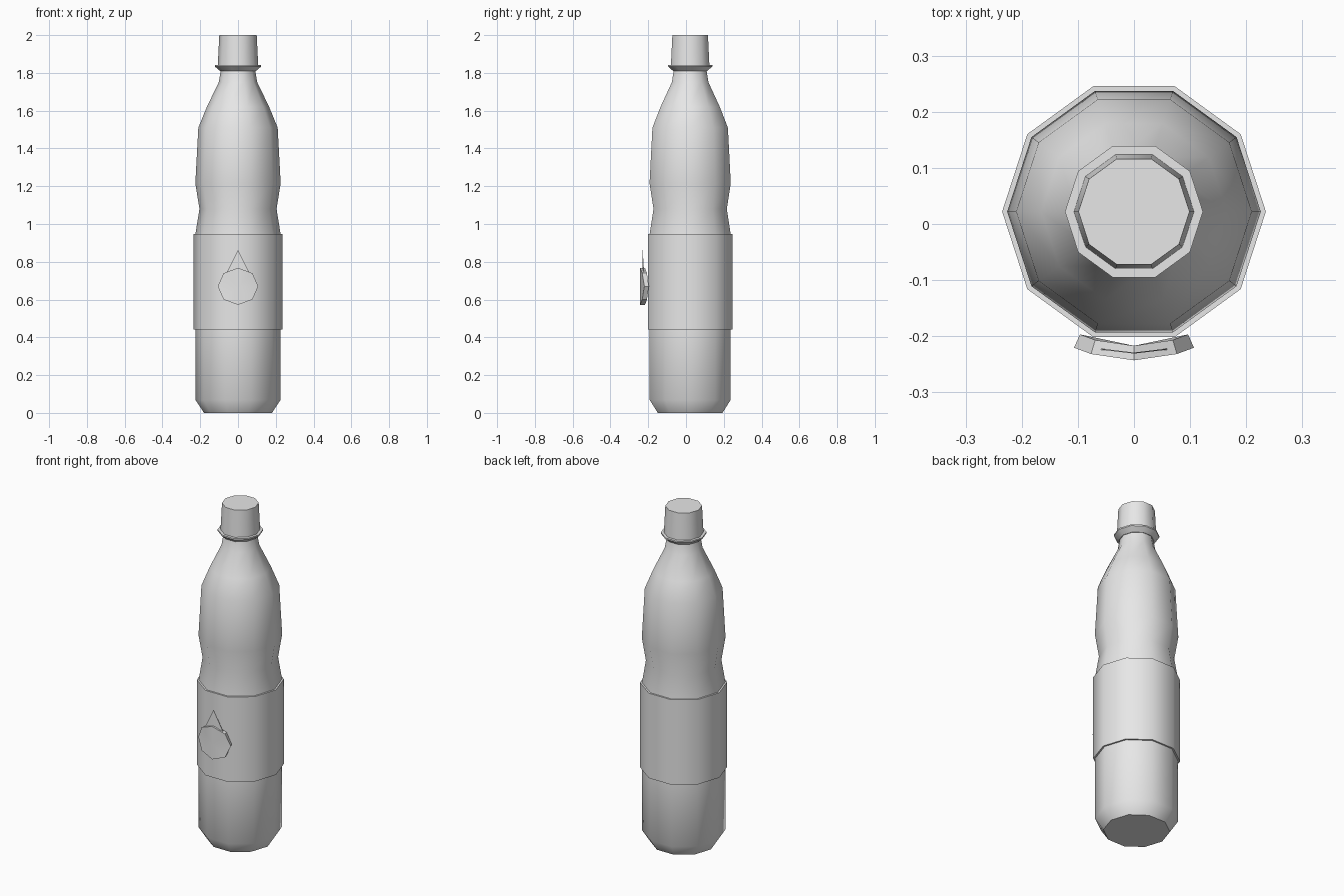
import bpy, bmesh, math

if "Cube" in bpy.data.objects:
    bpy.data.objects.remove(bpy.data.objects["Cube"])

CY = 0.022   # the bottle axis sits slightly behind the origin
SIDES = 10

grey = bpy.data.materials.new("light_grey")
grey.diffuse_color = (0.8, 0.8, 0.8, 1)
grey.use_nodes = True
grey.node_tree.nodes["Principled BSDF"].inputs["Base Color"].default_value = grey.diffuse_color


def finish(name, bm, angle=40):
    bmesh.ops.recalc_face_normals(bm, faces=bm.faces)
    me = bpy.data.meshes.new(name)
    bm.to_mesh(me)
    bm.free()
    me.materials.append(grey)
    ob = bpy.data.objects.new(name, me)
    bpy.context.collection.objects.link(ob)
    bpy.ops.object.select_all(action='DESELECT')
    ob.select_set(True)
    bpy.context.view_layer.objects.active = ob
    bpy.ops.object.shade_smooth_by_angle(angle=math.radians(angle))
    return ob


def lathe(name, profile, closed=False):
    """Turn (radius, z) points into a ten-sided solid, or a ring if closed."""
    bm = bmesh.new()
    rings = []
    for r, z in profile:
        rings.append([bm.verts.new((r * math.cos(math.tau * i / SIDES),
                                    CY + r * math.sin(math.tau * i / SIDES), z))
                      for i in range(SIDES)])
    pairs = list(zip(rings, rings[1:]))
    if closed:
        pairs.append((rings[-1], rings[0]))
    else:
        bm.faces.new(rings[0])
        bm.faces.new(rings[-1])
    for a, b in pairs:
        for i in range(SIDES):
            j = (i + 1) % SIDES
            bm.faces.new((a[i], a[j], b[j], b[i]))
    return finish(name, bm)


def wrap(r, a, z):
    """Point on a cylinder round the bottle axis; a = 0 faces the front."""
    return (r * math.sin(a), CY - r * math.cos(a), z)


# Bottle body
lathe("bottle_body", [(0.18, 0), (0.225, 0.068), (0.225, 0.44), (0.225, 0.95),
                      (0.204, 1.08), (0.226, 1.215), (0.21, 1.51), (0.165, 1.62),
                      (0.102, 1.75), (0.09, 1.82)])

# Label band
lathe("label_band", [(0.235, 0.442), (0.235, 0.948),
                     (0.222, 0.948), (0.222, 0.442)], closed=True)

# Neck ring and screw cap
lathe("neck_ring", [(0.095, 1.81), (0.123, 1.834), (0.123, 1.842), (0.10, 1.842)])
lathe("screw_cap", [(0.107, 1.84), (0.099, 2.0)])

# Eight-sided badge wrapped round the front of the label
bm = bmesh.new()
shells = []
for r in (0.265, 0.239):
    rim = [bm.verts.new(wrap(r, 0.415 * math.sin(math.tau * i / 8),
                             0.67 + 0.098 * math.cos(math.tau * i / 8))) for i in range(8)]
    mid = bm.verts.new(wrap(r, 0, 0.67))
    for i in range(8):
        bm.faces.new((mid, rim[i], rim[(i + 1) % 8]))
    shells.append(rim)
for i in range(8):
    j = (i + 1) % 8
    bm.faces.new((shells[0][i], shells[0][j], shells[1][j], shells[1][i]))
finish("front_badge", bm, 30)

# Thin pointed tip above the badge
bm = bmesh.new()
tri = []
for r in (0.253, 0.251):
    tri.append([bm.verts.new(wrap(r, a, z))
                for a, z in ((0, 0.862), (0.235, 0.745), (0, 0.745), (-0.235, 0.745))])
for t in tri:
    bm.faces.new((t[0], t[1], t[2]))
    bm.faces.new((t[0], t[2], t[3]))
for i in range(4):
    j = (i + 1) % 4
    bm.faces.new((tri[0][i], tri[0][j], tri[1][j], tri[1][i]))
finish("badge_tip", bm, 30)
